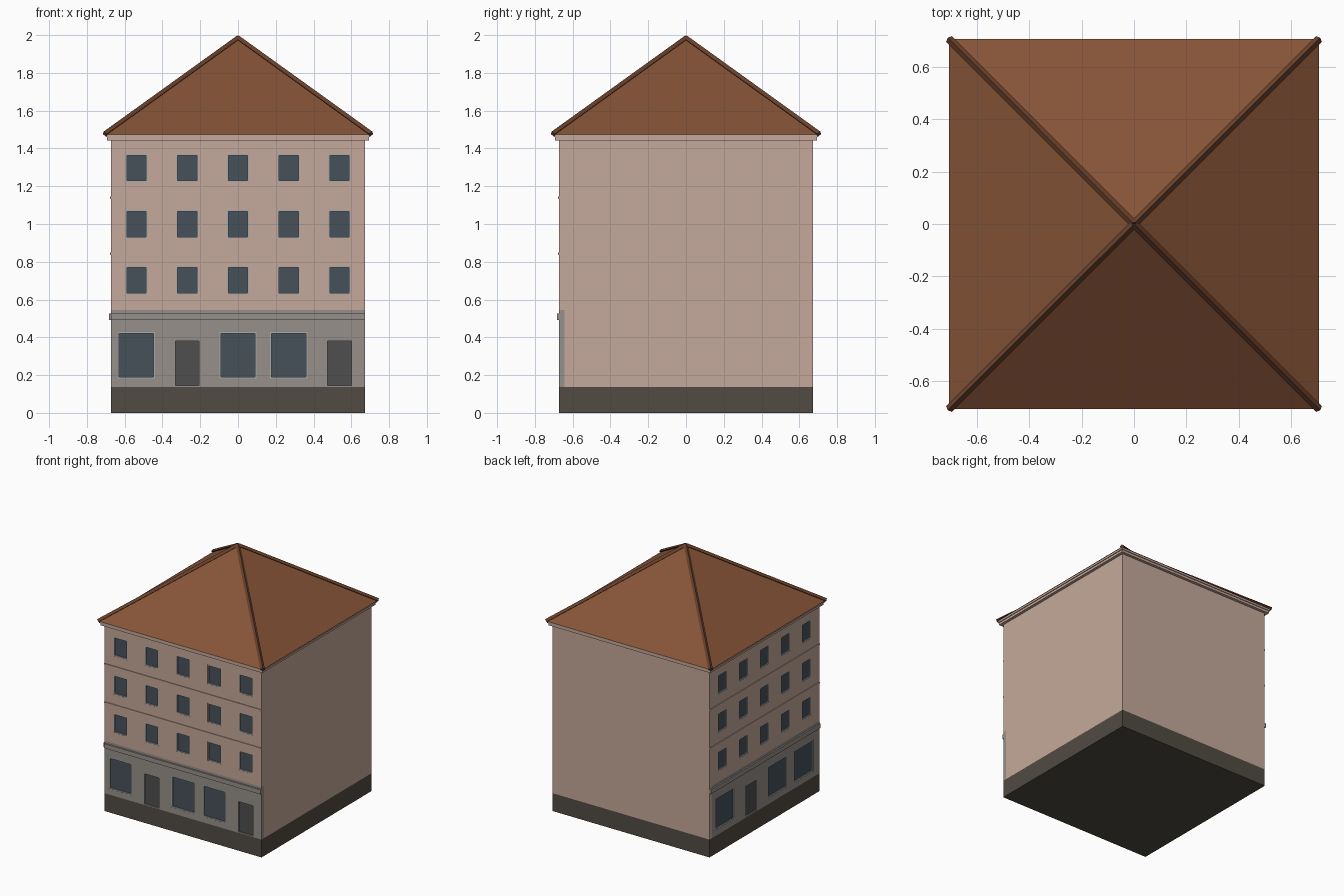
import bpy, bmesh
from mathutils import Vector

if "Cube" in bpy.data.objects:
    bpy.data.objects.remove(bpy.data.objects["Cube"])

W = 0.672          # half width of the house
T = 0.03           # wall thickness
Z0, Z1, ZE = 0.138, 0.545, 1.475   # plinth top, shop top, eaves
STOREY = 0.297


def mat(name, r, g, b):
    m = bpy.data.materials.new(name)
    m.diffuse_color = [(c / 255) ** 2.2 for c in (r, g, b)] + [1]
    m.use_nodes = True
    m.node_tree.nodes["Principled BSDF"].inputs["Base Color"].default_value = m.diffuse_color
    return m


PINK = mat("plaster", 196, 167, 153)
GREY = mat("shop_stone", 150, 143, 138)
STONE = mat("plinth_stone", 82, 77, 69)
GLASS = mat("glass", 73, 82, 90)
FRAME = mat("frame", 165, 170, 170)
DOOR = mat("door", 80, 80, 80)
ROOF = mat("roof_tile", 133, 85, 58)
HIP = mat("hip_tile", 105, 66, 46)


def finish(name, bm, material):
    bmesh.ops.recalc_face_normals(bm, faces=bm.faces)
    me = bpy.data.meshes.new(name)
    bm.to_mesh(me)
    bm.free()
    me.materials.append(material)
    ob = bpy.data.objects.new(name, me)
    bpy.context.collection.objects.link(ob)
    return ob


def boxes(name, spans, material):
    """One object made of boxes, each given as (x0, x1, y0, y1, z0, z1)."""
    bm = bmesh.new()
    for x0, x1, y0, y1, z0, z1 in spans:
        vs = bmesh.ops.create_cube(bm, size=1)["verts"]
        for v in vs:
            v.co = Vector(((x0, x1)[v.co.x > 0], (y0, y1)[v.co.y > 0], (z0, z1)[v.co.z > 0]))
    return finish(name, bm, material)


def on_wall(side, u0, u1, d0, d1, z0, z1):
    """Box span on the front or left wall; d is depth behind the outer face."""
    if side == "front":
        return (u0, u1, -W + d0, -W + d1, z0, z1)
    return (-W + d0, -W + d1, u0, u1, z0, z1)


def cut(ob, spans):
    cutter = boxes(ob.name + "_cutter", spans, GREY)
    cutter.hide_render = True
    cutter.hide_viewport = True
    mod = ob.modifiers.new("openings", "BOOLEAN")
    mod.operation = "DIFFERENCE"
    mod.solver = "EXACT"
    mod.object = cutter


# plinth and wall masses
boxes("plinth", [(-W, W, -W, W, 0, Z0)], STONE)
upper = boxes("upper_walls", [(-W, W, -W, W, Z1, ZE)], PINK)
boxes("ground_core", [(-W + T, W, -W + T, W - T, Z0, Z1)], PINK)
boxes("ground_back_wall", [(-W, W, W - T, W, Z0, Z1)], PINK)

# the two street facades: windows, shop windows and doors
upper_holes = []
R = 0.012          # recess depth of glass
for side, half, items in (("front", W, "wdwwd"), ("left", W - T, "wwdw")):
    shop = boxes(side + "_shop_wall", [on_wall(side, -half, half, 0, T, Z0, Z1)], GREY)
    cell = 2 * half / 5
    openings = [(-half + cell * (i + 0.5), cell * 0.215,
                 Z1 + STOREY * s + 0.083, Z1 + STOREY * s + 0.231)
                for s in range(3) for i in range(5)]
    upper_holes += [on_wall(side, c - w, c + w, -0.05, R, a, b) for c, w, a, b in openings]
    shop_cell = 2 * half / len(items)
    shop_holes, doors = [], []
    for i, kind in enumerate(items):
        c = -half + shop_cell * (i + 0.5)
        if kind == "w":
            o = (c, shop_cell * 0.365, 0.183, 0.427)
            openings.append(o)
        else:
            o = (c, 0.063, 0.145, 0.38)
            doors.append(on_wall(side, c - 0.063, c + 0.063, R - 0.002, R + 0.006, 0.145, 0.38))
        c, w, a, b = o
        shop_holes.append(on_wall(side, c - w, c + w, -0.05, R, a, b))
    cut(shop, shop_holes)
    frames, panes = [], []
    F = 0.007
    for c, w, a, b in openings:
        panes.append(on_wall(side, c - w, c + w, R - 0.003, R + 0.004, a, b))
        for u0, u1, p, q in ((c - w, c - w + F, a, b), (c + w - F, c + w, a, b),
                             (c - w + F, c + w - F, a, a + F), (c - w + F, c + w - F, b - F, b)):
            frames.append(on_wall(side, u0, u1, 0.001, R, p, q))
    boxes(side + "_window_frames", frames, FRAME)
    boxes(side + "_window_panes", panes, GLASS)
    boxes(side + "_doors", doors, DOOR)
    # thin string courses between storeys and a shop fascia moulding
    boxes(side + "_string_courses", [on_wall(side, -W, W, -0.005, 0.003, z - 0.006, z + 0.006)
                                     for z in (Z1 + STOREY, Z1 + 2 * STOREY)], PINK)
    boxes(side + "_shop_moulding", [on_wall(side, -W, W, -0.011, 0.003, 0.492, 0.527)], GREY)
cut(upper, upper_holes)

# eaves cornice, stepped out in two bands
for name, out, a, b in (("cornice_lower", 0.022, 1.442, 1.46), ("cornice_upper", 0.028, 1.46, ZE)):
    k = W + out
    boxes(name, [(-k, k, -k, -W, a, b), (-k, k, W, k, a, b),
                 (-k, -W, -W, W, a, b), (W, k, -W, W, a, b)], PINK)

# pyramid roof
E, TOP = 0.705, 1.984
bm = bmesh.new()
base = [bm.verts.new((x * E, y * E, ZE)) for x, y in ((-1, -1), (1, -1), (1, 1), (-1, 1))]
tip = bm.verts.new((0, 0, TOP))
bm.faces.new(base)
for i in range(4):
    bm.faces.new((base[i], base[(i + 1) % 4], tip))
finish("roof", bm, ROOF)

# diamond-section hip caps from each corner to the tip
bm = bmesh.new()
for x, y in ((-1, -1), (1, -1), (1, 1), (-1, 1)):
    foot, head = Vector((x * E, y * E, ZE + 0.002)), Vector((0, 0, TOP))
    across = Vector((-y, x, 0)).normalized() * 0.016
    up = (head - foot).cross(across).normalized() * 0.015
    rings = [[bm.verts.new(p + o) for o in (across, up, -across, -up)] for p in (foot, head)]
    for r in rings:
        bm.faces.new(r)
    for i in range(4):
        j = (i + 1) % 4
        bm.faces.new((rings[0][i], rings[0][j], rings[1][j], rings[1][i]))
finish("hip_caps", bm, HIP)
